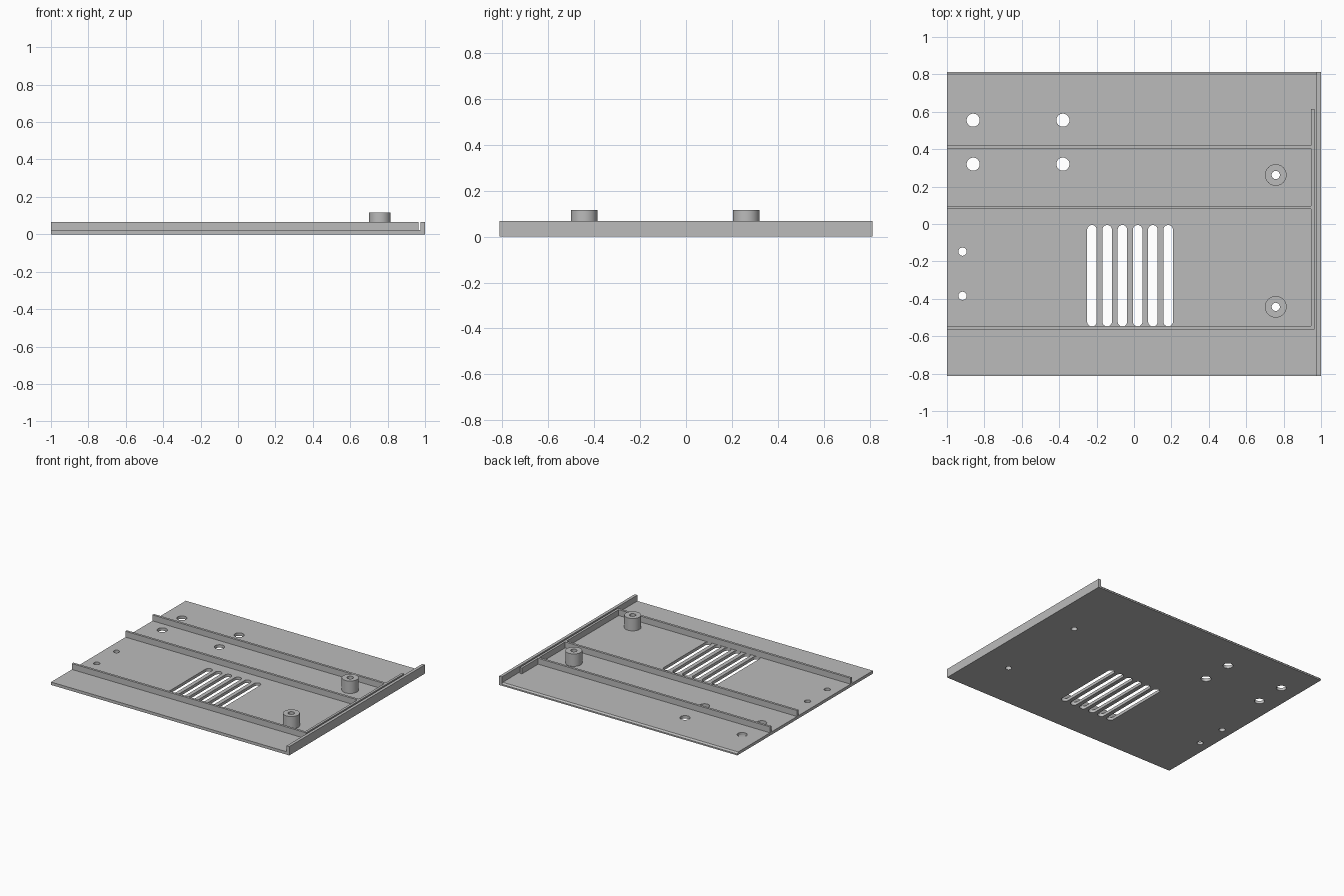
import bpy, bmesh, math

cube = bpy.data.objects.get("Cube")
if cube:
    bpy.data.objects.remove(cube, do_unlink=True)

grey = bpy.data.materials.new("mid grey")
grey.use_nodes = True
grey.diffuse_color = (0.5, 0.5, 0.5, 1)
grey.node_tree.nodes["Principled BSDF"].inputs["Base Color"].default_value = (0.5, 0.5, 0.5, 1)

HALF_Y, FLOOR, WALL, BOSS = 0.813, 0.022, 0.067, 0.116
RIB = 0.018


def prism(bm, loop, axis, depth):
    """Extrude a closed loop of points along an axis vector."""
    face = bm.faces.new([bm.verts.new(p) for p in loop])
    out = bmesh.ops.extrude_face_region(bm, geom=[face])
    verts = [v for v in out["geom"] if isinstance(v, bmesh.types.BMVert)]
    bmesh.ops.translate(bm, verts=verts, vec=[a * depth for a in axis])


def stadium(x, y0, y1, r, z, steps=16):
    """Round-ended outline; a circle when y0 equals y1."""
    pts = []
    for centre, start in ((y1, 0), (y0, math.pi)):
        for i in range(steps + (y0 != y1)):
            a = start + math.pi * i / steps
            pts.append((x + r * math.cos(a), centre + r * math.sin(a), z))
    return pts


def finish(name, bm):
    bmesh.ops.recalc_face_normals(bm, faces=bm.faces)
    mesh = bpy.data.meshes.new(name)
    bm.to_mesh(mesh)
    bm.free()
    mesh.materials.append(grey)
    obj = bpy.data.objects.new(name, mesh)
    bpy.context.collection.objects.link(obj)
    return obj


def box(name, x0, x1, y0, y1, z0, z1):
    bm = bmesh.new()
    prism(bm, [(x0, y0, z0), (x1, y0, z0), (x1, y1, z0), (x0, y1, z0)], (0, 0, 1), z1 - z0)
    return finish(name, bm)


# Floor plate with a small chamfer along the top back edge
bm = bmesh.new()
c = 0.011
section = [(-HALF_Y, 0), (HALF_Y, 0), (HALF_Y, FLOOR - c), (HALF_Y - c, FLOOR), (-HALF_Y, FLOOR)]
prism(bm, [(-1, y, z) for y, z in section], (1, 0, 0), 1.977)
plate = finish("floor_plate", bm)

# Side wall on the left edge
box("side_wall", 0.977, 1, -HALF_Y, HALF_Y, 0, WALL)

# Long ribs and the cross rib that joins them
for name, y in (("front_rib", -0.563), ("middle_rib", 0.079), ("back_rib", 0.403)):
    box(name, -1, 0.947, y, y + RIB, FLOOR, WALL)
box("cross_rib", 0.947, 0.965, -0.563, 0.615, FLOOR, WALL)

# Screw bosses
bosses = []
for name, y in (("front_boss", -0.443), ("back_boss", 0.262)):
    bm = bmesh.new()
    prism(bm, stadium(0.758, y, y, 0.058, FLOOR), (0, 0, 1), BOSS - FLOOR)
    bosses.append(finish(name, bm))

# Cutter for vents, mounting holes and boss bores
bm = bmesh.new()
cuts = [(-0.225 + 0.0815 * i, -0.522, -0.031, 0.0255) for i in range(6)]
cuts += [(x, y, y, 0.035) for x in (-0.86, -0.38) for y in (0.32, 0.555)]
cuts += [(-0.917, y, y, 0.022) for y in (-0.148, -0.384)]
cuts += [(0.758, y, y, 0.022) for y in (-0.443, 0.262)]
for x, y0, y1, r in cuts:
    prism(bm, stadium(x, y0, y1, r, -0.1), (0, 0, 1), 0.3 if x > 0.5 else 0.1 + FLOOR + 0.02)
cutter = finish("hole_cutter", bm)

for obj in [plate] + bosses:
    mod = obj.modifiers.new("holes", "BOOLEAN")
    mod.operation = "DIFFERENCE"
    mod.solver = "EXACT"
    mod.object = cutter
    bpy.ops.object.select_all(action="DESELECT")
    obj.select_set(True)
    bpy.context.view_layer.objects.active = obj
    bpy.ops.object.modifier_apply(modifier=mod.name)
    bpy.ops.object.shade_smooth_by_angle(angle=math.radians(30))
bpy.data.objects.remove(cutter, do_unlink=True)
